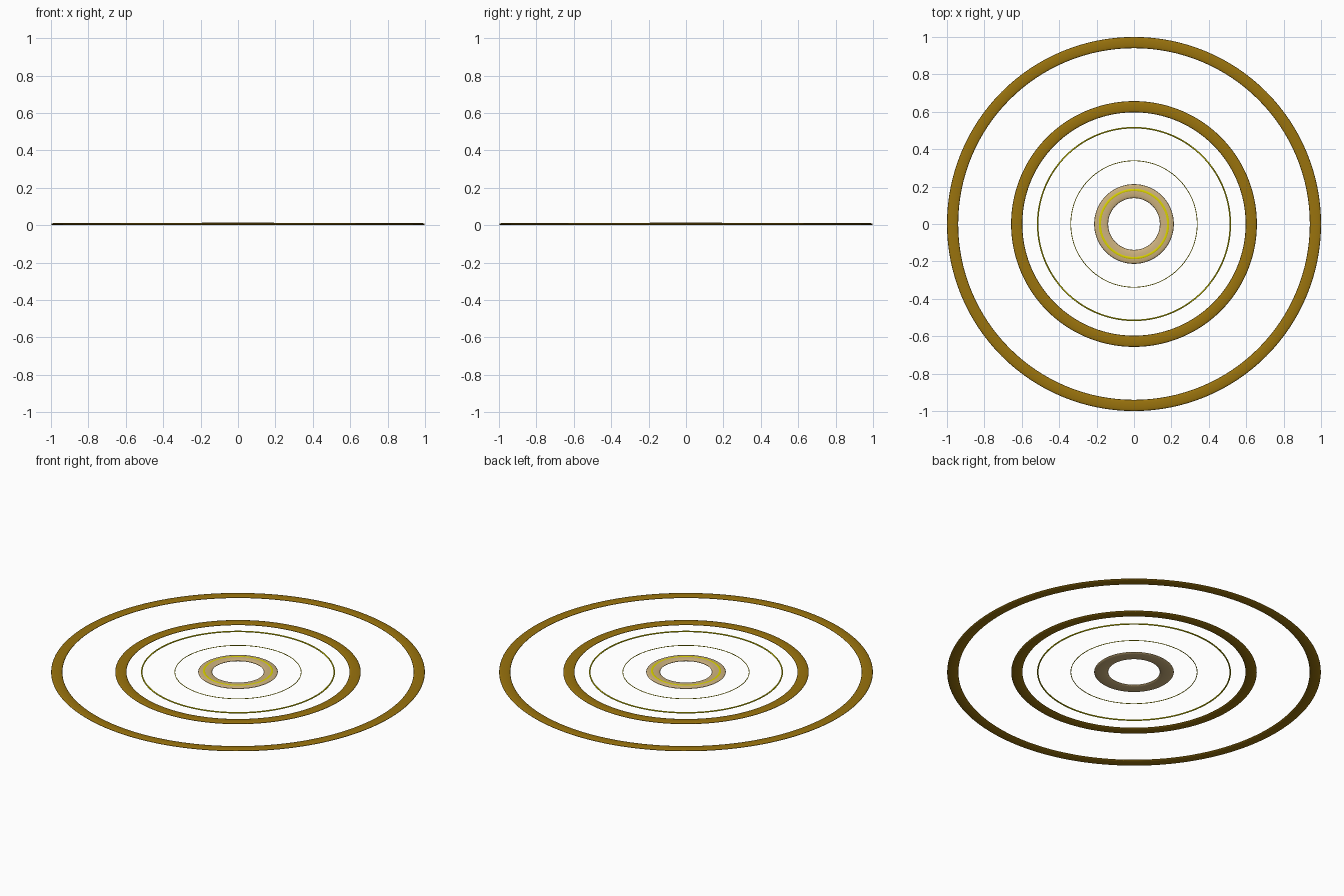
import bpy, math

if "Cube" in bpy.data.objects:
    bpy.data.objects.remove(bpy.data.objects["Cube"])


def material(name, rgb):
    m = bpy.data.materials.new(name)
    m.diffuse_color = (*rgb, 1)
    m.use_nodes = True
    m.node_tree.nodes["Principled BSDF"].inputs["Base Color"].default_value = m.diffuse_color
    return m


bronze = material("bronze", (0.32, 0.17, 0.004))
tan = material("tan", (0.62, 0.45, 0.21))
yellow = material("yellow", (0.72, 0.66, 0.0))


def ring(name, r_in, r_out, z0, z1, mat, segs=128, sides=16):
    """Flattened tube swept round the z axis."""
    rm, a = (r_in + r_out) / 2, (r_out - r_in) / 2
    zm, b = (z0 + z1) / 2, (z1 - z0) / 2
    verts, faces = [], []
    for i in range(segs):
        t = 2 * math.pi * i / segs
        for j in range(sides):
            p = 2 * math.pi * j / sides
            r = rm + a * math.cos(p)
            verts.append((r * math.cos(t), r * math.sin(t), zm + b * math.sin(p)))
            i2, j2 = (i + 1) % segs, (j + 1) % sides
            faces.append((i * sides + j, i2 * sides + j,
                          i2 * sides + j2, i * sides + j2))
    me = bpy.data.meshes.new(name)
    me.from_pydata(verts, [], faces)
    me.materials.append(mat)
    me.polygons.foreach_set("use_smooth", [True] * len(faces))
    ob = bpy.data.objects.new(name, me)
    bpy.context.collection.objects.link(ob)


# Wide bands
ring("outer_band", 0.94, 1.0, 0.0, 0.012, bronze)
ring("middle_band", 0.597, 0.657, 0.0, 0.012, bronze)
# Fine wires
ring("outer_wire", 0.511, 0.519, 0.002, 0.010, yellow, sides=8)
ring("inner_wire", 0.336, 0.340, 0.004, 0.008, yellow, sides=8)
# Hub with bright inlay on its crest
ring("hub_band", 0.138, 0.213, 0.0, 0.014, tan)
ring("hub_inlay", 0.173, 0.190, 0.008, 0.0148, yellow)
